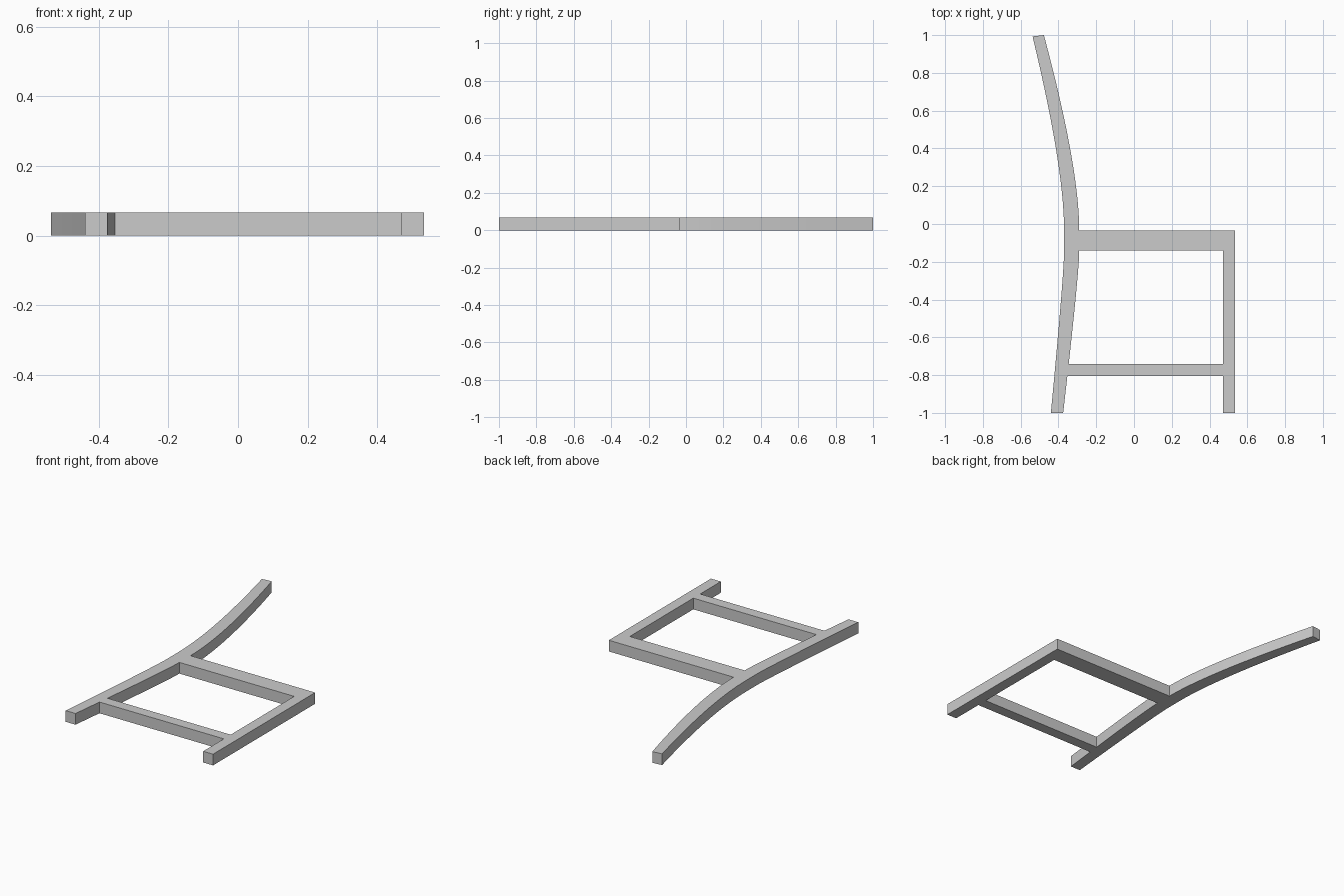
import bpy
import bmesh
from mathutils import Vector
from mathutils.geometry import interpolate_bezier

cube = bpy.data.objects.get("Cube")
if cube:
    bpy.data.objects.remove(cube, do_unlink=True)

THICK = 0.067

grey = bpy.data.materials.new("plain_grey")
grey.use_nodes = True
colour = (0.6, 0.6, 0.6, 1)
grey.diffuse_color = colour
grey.node_tree.nodes["Principled BSDF"].inputs["Base Color"].default_value = colour


def slab(name, edge_a, edge_b):
    """Board lying flat between two matching edges, extruded upward."""
    bm = bmesh.new()
    a = [bm.verts.new((x, y, 0)) for x, y in edge_a]
    b = [bm.verts.new((x, y, 0)) for x, y in edge_b]
    for i in range(len(a) - 1):
        bm.faces.new((a[i], b[i], b[i + 1], a[i + 1]))
    ext = bmesh.ops.extrude_face_region(bm, geom=bm.faces[:])
    top = [v for v in ext["geom"] if isinstance(v, bmesh.types.BMVert)]
    bmesh.ops.translate(bm, verts=top, vec=(0, 0, THICK))
    bmesh.ops.recalc_face_normals(bm, faces=bm.faces)
    mesh = bpy.data.meshes.new(name)
    bm.to_mesh(mesh)
    bm.free()
    mesh.materials.append(grey)
    obj = bpy.data.objects.new(name, mesh)
    bpy.context.collection.objects.link(obj)
    bpy.context.view_layer.objects.active = obj
    obj.select_set(True)
    return obj


def arc(start, bend, end, count=16):
    """Curve from start to end, pulled toward the bend point."""
    s, m, e = (Vector((*p, 0)) for p in (start, bend, end))
    pts = interpolate_bezier(s, s.lerp(m, 2 / 3), e.lerp(m, 2 / 3), e, count)
    return [(p.x, p.y) for p in pts]


def leg_edge(x, foot, tip):
    """Foot curve, straight middle at the seat joint, then the back curve."""
    lower = arc((x, -0.14), (x, -0.26), foot)
    upper = arc((x, -0.035), (x, 0.3), tip)
    return lower[::-1] + upper


def x_on(edge, y):
    """Position of an edge at a given depth."""
    for (x0, y0), (x1, y1) in zip(edge, edge[1:]):
        if y0 <= y <= y1:
            return x0 + (x1 - x0) * (y - y0) / (y1 - y0)


# Curved rear leg and back post
outer = leg_edge(-0.37, (-0.44, -1), (-0.537, 0.993))
inner = leg_edge(-0.29, (-0.375, -1), (-0.477, 1))
slab("rear_leg_and_back_post", outer, inner)

# Straight front leg, full height up to the seat
slab("front_leg", [(0.47, -1), (0.47, -0.035)], [(0.535, -1), (0.535, -0.035)])

# Rails between the legs
for name, low, high in (("seat_rail", -0.14, -0.035), ("stretcher", -0.805, -0.74)):
    slab(name, [(x_on(inner, low), low), (x_on(inner, high), high)],
         [(0.47, low), (0.47, high)])

bpy.ops.object.shade_smooth_by_angle()
